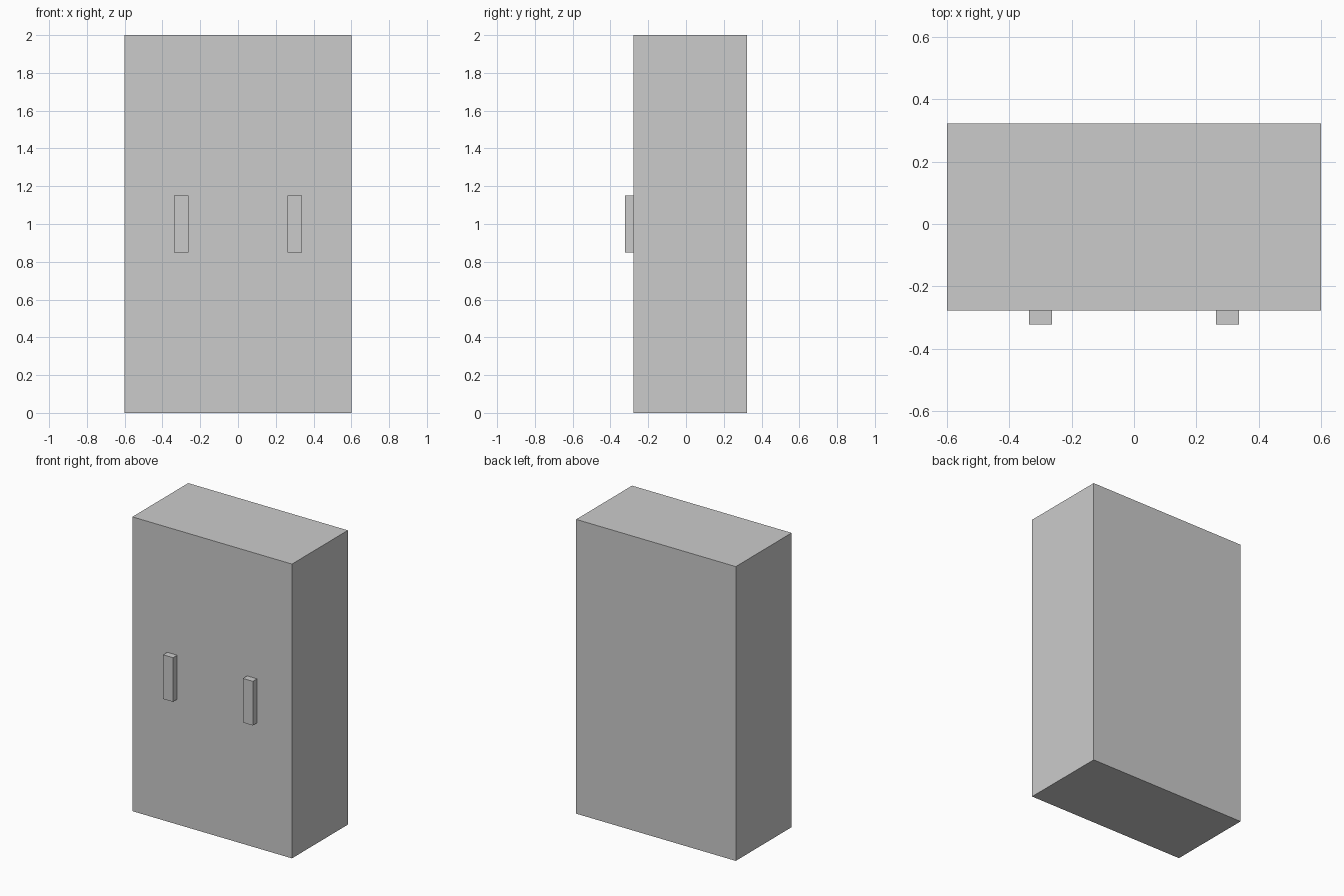
import bpy

if "Cube" in bpy.data.objects:
    bpy.data.objects.remove(bpy.data.objects["Cube"])


def box(name, x, y, z):
    """Axis-aligned box from (min, max) ranges."""
    ranges = (x, y, z)
    bpy.ops.mesh.primitive_cube_add(size=1, location=[(a + b) / 2 for a, b in ranges])
    obj = bpy.context.object
    obj.name = name
    obj.scale = [b - a for a, b in ranges]
    bpy.ops.object.transform_apply(location=False, rotation=False, scale=True)
    return obj


FRONT = -0.2775  # front face of the cabinet

# Cabinet body
box("cabinet_body", (-0.6, 0.6), (FRONT, 0.3225), (0, 2))

# Door handles, seated slightly into the front
for side, cx in (("left", -0.3), ("right", 0.3)):
    box(f"{side}_handle", (cx - 0.0375, cx + 0.0375), (-0.3225, FRONT + 0.01), (0.85, 1.15))
